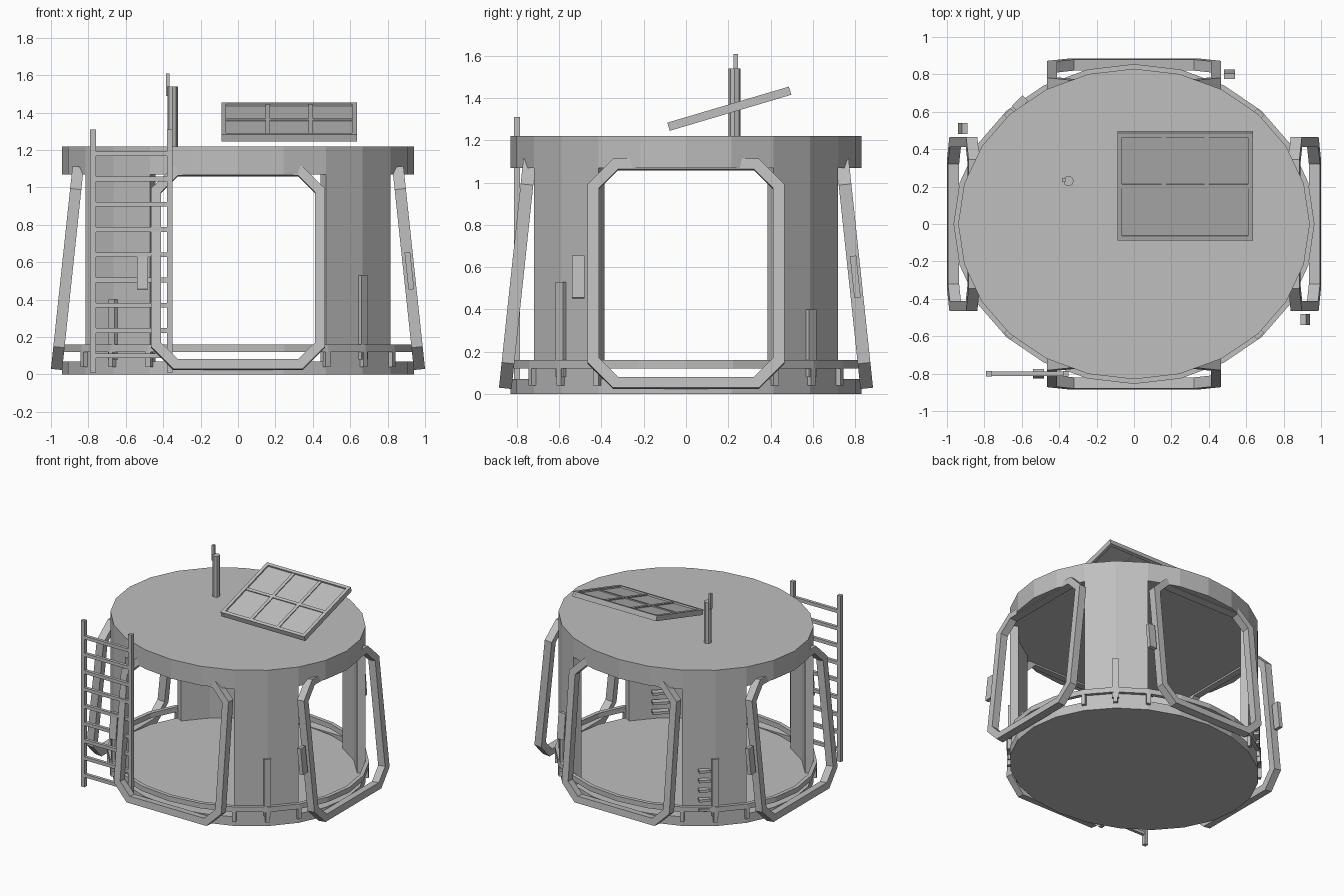
import bpy, bmesh, math
from mathutils import Matrix, Vector

cube = bpy.data.objects.get("Cube")
if cube:
    bpy.data.objects.remove(cube, do_unlink=True)

grey = bpy.data.materials.new("plain_grey")
grey.use_nodes = True
COLOR = (0.52, 0.52, 0.52, 1)
grey.diffuse_color = COLOR
grey.node_tree.nodes["Principled BSDF"].inputs["Base Color"].default_value = COLOR

RX, RY, SIDES = 0.94, 0.83, 24


def finish(name, bm, matrix=None):
    if matrix:
        bm.transform(matrix)
    bmesh.ops.recalc_face_normals(bm, faces=bm.faces)
    mesh = bpy.data.meshes.new(name)
    bm.to_mesh(mesh)
    bm.free()
    mesh.materials.append(grey)
    obj = bpy.data.objects.new(name, mesh)
    bpy.context.collection.objects.link(obj)
    return obj


def box(name, centre, size, turn=None):
    bm = bmesh.new()
    bmesh.ops.create_cube(bm, size=1)
    bm.transform(Matrix.Diagonal((*size, 1)))
    m = Matrix.Translation(centre)
    return finish(name, bm, m @ turn if turn else m)


def ellipse(deg, inset=0.0):
    a = math.radians(deg)
    return (RX - inset) * math.cos(a), (RY - inset) * math.sin(a)


def prism(name, points, z0, z1):
    bm = bmesh.new()
    face = bm.faces.new([bm.verts.new((x, y, z0)) for x, y in points])
    out = bmesh.ops.extrude_face_region(bm, geom=[face])
    for v in out["geom"]:
        if isinstance(v, bmesh.types.BMVert):
            v.co.z = z1
    return finish(name, bm)


def band(name, outer, inner, low, high, matrix=None):
    """Closed ring between two matching outlines."""
    bm = bmesh.new()
    loops = [[bm.verts.new((x, y, z)) for x, y in pts]
             for pts, z in ((outer, low), (outer, high), (inner, high), (inner, low))]
    n = len(outer)
    for k in range(4):
        a, b = loops[k], loops[(k + 1) % 4]
        for i in range(n):
            j = (i + 1) % n
            bm.faces.new((a[i], a[j], b[j], b[i]))
    return finish(name, bm, matrix)


def octagon(w, low, high, cut):
    return [(w, low + cut), (w, high - cut), (w - cut, high), (cut - w, high),
            (-w, high - cut), (-w, low + cut), (cut - w, low), (w - cut, low)]


# Floor, roof and the low rail around the floor
angles = [i * 360 / SIDES for i in range(SIDES)]
rim = [ellipse(a) for a in angles]
prism("floor_slab", rim, 0, 0.07)
prism("roof_slab", rim, 1.07, 1.22)
band("foot_rail", [ellipse(a, -0.025) for a in angles],
     [ellipse(a, 0.005) for a in angles], 0.12, 0.16)

# Four curved wall columns with rail brackets
for q in range(4):
    arc = [q * 90 + d for d in (30, 45, 60)]
    wall = [ellipse(a) for a in arc] + [ellipse(a, 0.06) for a in reversed(arc)]
    prism("wall_column", wall, 0.07, 1.07)
    for a in arc:
        x, y = ellipse(a, -0.008)
        box("rail_bracket", (x, y, 0.09), (0.03, 0.03, 0.1),
            Matrix.Rotation(math.radians(a), 4, 'Z'))

# Four leaning chamfered window frames, each with a small latch box
lean = math.atan2(0.115, 1.08)
for q, reach in enumerate((0.885, 1.0, 0.885, 1.0)):
    place = (Matrix.Rotation(q * math.pi / 2, 4, 'Z')
             @ Matrix.Translation((0, -reach, 0.03))
             @ Matrix.Rotation(math.pi / 2 - lean, 4, 'X'))
    band("window_frame", octagon(0.465, 0, 1.09, 0.12),
         octagon(0.412, 0.052, 1.04, 0.09), -0.06, 0, place)
    box("latch_box", (0, 0, 0), (1, 1, 1)).matrix_world = (
        place @ Matrix.Translation((-0.51, 0.53, -0.028))
        @ Matrix.Diagonal((0.06, 0.2, 0.03, 1)))

# Posts on the columns
for sx, sy, top in ((1, -1, 0.53), (-1, 1, 0.53), (1, 1, 0.4), (-1, -1, 0.4)):
    a = math.atan2(sy, sx)
    x, y = ellipse(math.degrees(a), 0.008)
    box("column_post", (x, y, (top + 0.08) / 2), (0.05, 0.05, top - 0.08),
        Matrix.Rotation(a, 4, 'Z'))

# Short steps beside one post and inside the opposite column
for i in range(5):
    z = 0.14 + i * 0.075
    turn = Matrix.Rotation(math.radians(135), 4, 'Z')
    box("outer_step", (-0.61, 0.645, z), (0.04, 0.08, 0.02), turn)
    box("inner_step", (0.585, -0.52, z), (0.05, 0.12, 0.02), turn)

# Ladder
for x in (-0.775, -0.365):
    box("ladder_rail", (x, -0.8, 0.66), (0.03, 0.03, 1.3))
for i in range(9):
    box("ladder_rung", (-0.57, -0.8, 0.1 + i * 0.135), (0.4, 0.024, 0.026))

# Antenna mast
bm = bmesh.new()
bmesh.ops.create_cone(bm, cap_ends=True, segments=8, radius1=0.028, radius2=0.028, depth=0.32)
finish("antenna_mast", bm, Matrix.Translation((-0.35, 0.23, 1.38)))
box("antenna_tip", (-0.375, 0.235, 1.55), (0.02, 0.02, 0.12))

# Tilted solar panel
tilt = Matrix.Rotation(math.radians(16.5), 4, 'X')
centre = Vector((0.273, 0.205, 1.35))


def panel_bar(name, x, y, w, d, h):
    box(name, centre + tilt @ Vector((x, y, 0)), (w, d, h), tilt)


panel_bar("panel_plate", 0, 0, 0.7, 0.57, 0.016)
for s in (-1, 1):
    panel_bar("panel_side", s * 0.35, 0, 0.025, 0.6, 0.04)
    panel_bar("panel_end", 0, s * 0.287, 0.72, 0.025, 0.04)
    panel_bar("panel_divider", s * 0.115, 0, 0.024, 0.56, 0.03)
panel_bar("panel_cross_bar", 0, 0, 0.7, 0.024, 0.03)
